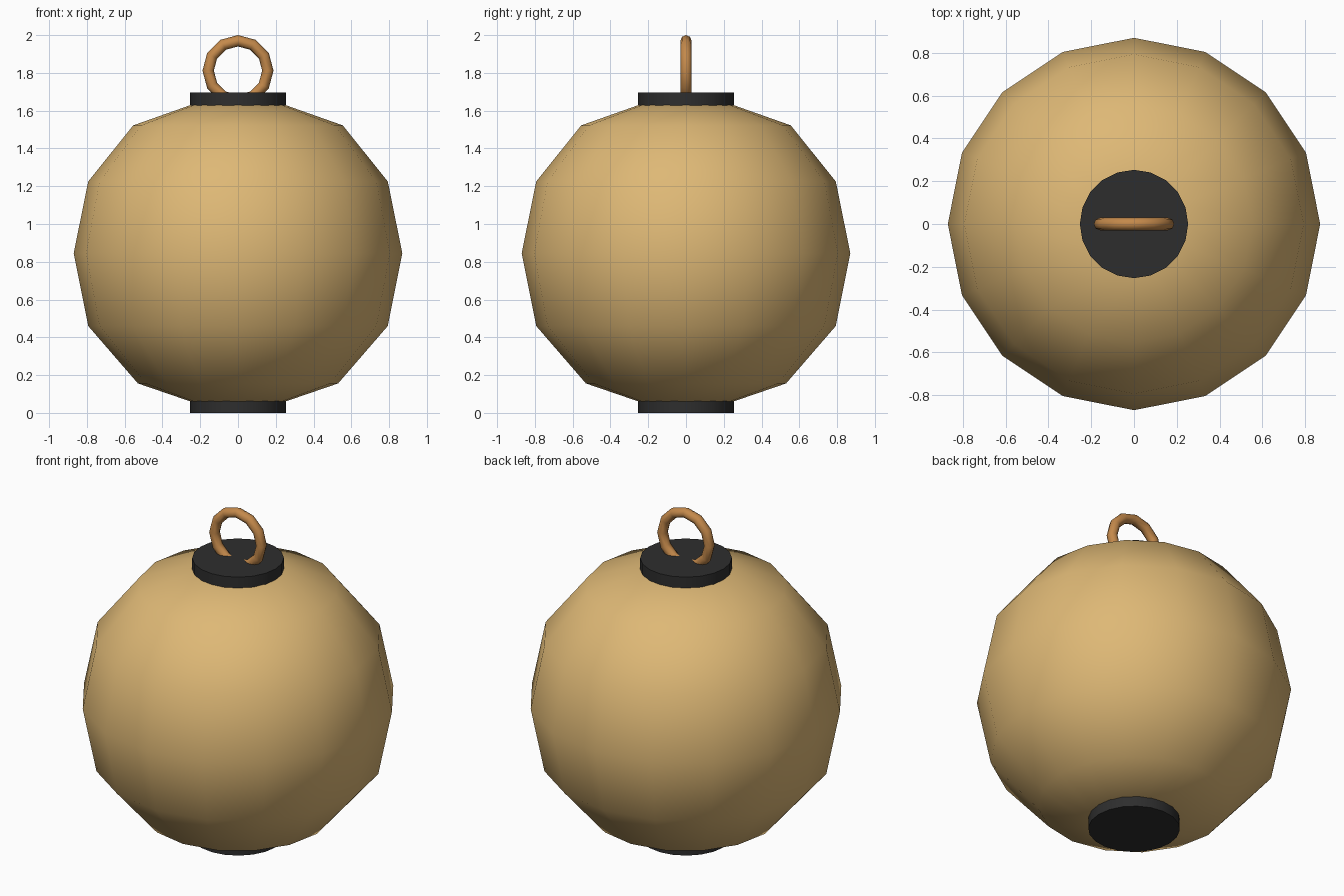
import bpy, bmesh, math

cube = bpy.data.objects.get("Cube")
if cube:
    bpy.data.objects.remove(cube)


def material(name, rgb):
    mat = bpy.data.materials.new(name)
    mat.use_nodes = True
    mat.diffuse_color = (*rgb, 1)
    mat.node_tree.nodes["Principled BSDF"].inputs["Base Color"].default_value = (*rgb, 1)
    return mat


paper = material("tan paper", (0.73, 0.48, 0.18))
black = material("charcoal", (0.027, 0.027, 0.027))
bronze = material("bronze", (0.55, 0.25, 0.07))


def lathe(name, profile, sides, mat):
    """Revolve (radius, height) points about z and close both ends."""
    bm = bmesh.new()
    rings = []
    for radius, z in profile:
        angles = [math.tau * i / sides for i in range(sides)]
        rings.append([bm.verts.new((radius * math.cos(a), radius * math.sin(a), z)) for a in angles])
    for low, high in zip(rings, rings[1:]):
        for i in range(sides):
            j = (i + 1) % sides
            bm.faces.new((low[i], low[j], high[j], high[i]))
    bm.faces.new(rings[0][::-1])
    bm.faces.new(rings[-1])
    mesh = bpy.data.meshes.new(name)
    bm.to_mesh(mesh)
    bm.free()
    obj = bpy.data.objects.new(name, mesh)
    bpy.context.collection.objects.link(obj)
    finish(obj, mat)


def finish(obj, mat):
    obj.data.materials.append(mat)
    bpy.ops.object.select_all(action="DESELECT")
    obj.select_set(True)
    bpy.context.view_layer.objects.active = obj
    bpy.ops.object.shade_smooth_by_angle(angle=math.radians(50))


# Round paper shade
lathe("lantern_shade",
      [(0.25, 0.06), (0.53, 0.156), (0.793, 0.46), (0.87, 0.845),
       (0.793, 1.225), (0.555, 1.522), (0.25, 1.63)], 16, paper)

# End caps
lathe("bottom_cap", [(0.253, 0), (0.253, 0.063)], 20, black)
lathe("top_cap", [(0.253, 1.628), (0.253, 1.695)], 20, black)

# Hanging ring, partly sunk into the top cap
bpy.ops.mesh.primitive_torus_add(
    major_segments=12, minor_segments=8, major_radius=0.158, minor_radius=0.03,
    location=(0, 0, 1.812), rotation=(math.pi / 2, 0, 0))
ring = bpy.context.object
ring.name = "hanging_ring"
finish(ring, bronze)
